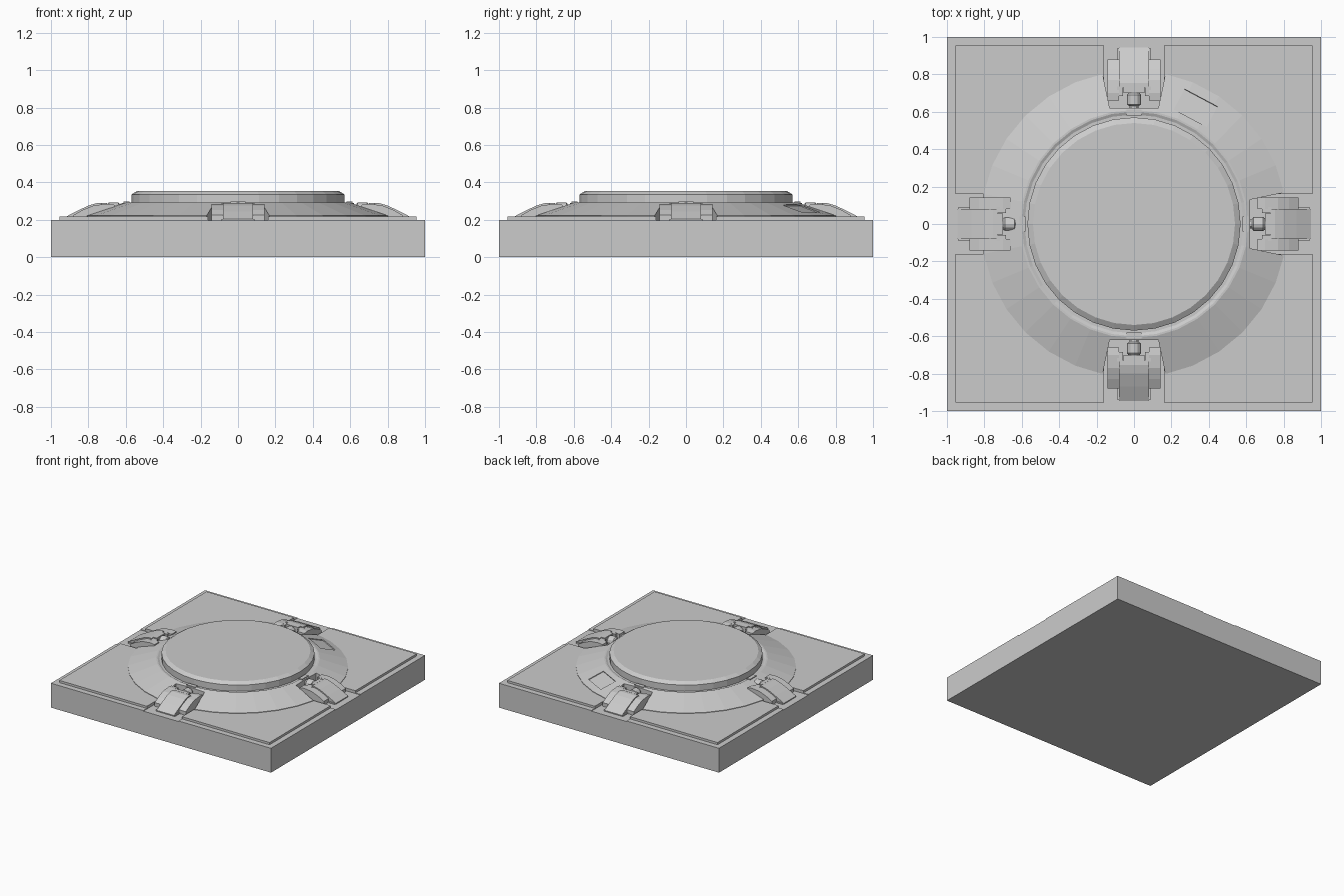
import bpy, bmesh, math
from mathutils import Matrix, Vector

if "Cube" in bpy.data.objects:
    bpy.data.objects.remove(bpy.data.objects["Cube"])

grey = bpy.data.materials.new("plain_grey")
grey.diffuse_color = (0.6, 0.6, 0.6, 1)
grey.use_nodes = True
grey.node_tree.nodes["Principled BSDF"].inputs["Base Color"].default_value = grey.diffuse_color


def finish(bm, name, mat=None):
    if mat:
        bm.transform(mat)
    bmesh.ops.recalc_face_normals(bm, faces=bm.faces[:])
    me = bpy.data.meshes.new(name)
    bm.to_mesh(me)
    bm.free()
    me.materials.append(grey)
    ob = bpy.data.objects.new(name, me)
    bpy.context.collection.objects.link(ob)
    return ob


def box(name, x0, x1, y0, y1, z0, z1, mat=None):
    bm = bmesh.new()
    bmesh.ops.create_cube(bm, size=1)
    for v in bm.verts:
        v.co = Vector(((x0 + x1) / 2 + v.co.x * (x1 - x0),
                       (y0 + y1) / 2 + v.co.y * (y1 - y0),
                       (z0 + z1) / 2 + v.co.z * (z1 - z0)))
    return finish(bm, name, mat)


def extrude(name, pts, offset, mat=None):
    bm = bmesh.new()
    f = bm.faces.new([bm.verts.new(p) for p in pts])
    r = bmesh.ops.extrude_face_region(bm, geom=[f])
    bmesh.ops.translate(bm, vec=offset,
                        verts=[v for v in r["geom"] if isinstance(v, bmesh.types.BMVert)])
    bmesh.ops.recalc_face_normals(bm, faces=bm.faces[:])
    return finish(bm, name, mat)


def side_profile(name, prof, y0, y1, mat):
    return extrude(name, [(x, y0, z) for x, z in prof], (0, y1 - y0, 0), mat)


def revolve(name, prof, n=32, mat=None):
    # closed solid around z, capped top and bottom
    bm = bmesh.new()
    rings = [[bm.verts.new((r * math.cos(2 * math.pi * i / n), r * math.sin(2 * math.pi * i / n), z))
              for i in range(n)] for r, z in prof]
    for a, b in zip(rings, rings[1:]):
        for i in range(n):
            j = (i + 1) % n
            bm.faces.new((a[i], a[j], b[j], b[i]))
    bm.faces.new(rings[0][::-1])
    bm.faces.new(rings[-1])
    return finish(bm, name, mat)


def cut(ob, cutter):
    m = ob.modifiers.new("cut", 'BOOLEAN')
    m.operation = 'DIFFERENCE'
    m.solver = 'EXACT'
    m.object = cutter
    cutter.hide_render = True
    bpy.context.view_layer.objects.active = ob
    bpy.ops.object.modifier_apply(modifier=m.name)
    bpy.data.objects.remove(cutter)


# base slab, with four corner blocks leaving a shallow cross channel
box("base_slab", -1, 1, -1, 1, 0, 0.195)
for k in range(4):
    R = Matrix.Rotation(k * math.pi / 2, 4, 'Z')
    box("base_corner", 0.16, 1, 0.16, 1, 0.19, 0.2, R)
    box("corner_plate", 0.16, 0.955, 0.16, 0.955, 0.195, 0.218, R)

# sloped collar around the hatch
collar = revolve("sloped_collar", [(0.82, 0.19), (0.82, 0.222), (0.61, 0.292), (0.6, 0.292),
                                   (0.585, 0.285)])
slope = math.atan2(0.07, 0.21)
for k in range(4):
    R = Matrix.Rotation(k * math.pi / 2, 4, 'Z')
    # wedge notch for each clamp
    cut(collar, extrude("notch_cutter", [(0.62, -0.13, 0.15), (0.85, -0.178, 0.15),
                                         (0.85, 0.178, 0.15), (0.62, 0.13, 0.15)], (0, 0, 0.25), R))
for deg in (242, 62):
    # shallow rectangular recess
    M = (Matrix.Rotation(math.radians(deg), 4, 'Z') @ Matrix.Translation((0.703, 0, 0.261))
         @ Matrix.Rotation(slope, 4, 'Y'))
    cut(collar, box("recess_cutter", -0.065, 0.065, -0.1, 0.1, -0.009, 0.05, M))

# round hatch with bevelled rim
revolve("hatch_disc", [(0.57, 0.2), (0.57, 0.335), (0.54, 0.354)])

# four clamps, each modelled pointing along +x
rail = [(0.66, 0.19), (0.88, 0.19), (0.88, 0.225), (0.83, 0.253), (0.77, 0.277),
        (0.7, 0.285), (0.66, 0.28)]
ramp = [(0.73, 0.19), (0.945, 0.19), (0.945, 0.203), (0.87, 0.243), (0.8, 0.276),
        (0.755, 0.289), (0.73, 0.289)]
for k in range(4):
    R = Matrix.Rotation(k * math.pi / 2, 4, 'Z')
    side_profile("clamp_ramp", ramp, -0.08, 0.08, R)
    for s in (-1, 1):
        side_profile("clamp_rail", rail, s * 0.08, s * 0.142, R)
        a, b = sorted((s * 0.058, s * 0.09))
        box("clamp_ear", 0.685, 0.735, a, b, 0.2, 0.283, R)
        a, b = sorted((s * 0.08, s * 0.088))
        box("clamp_foot", 0.87, 0.94, a, b, 0.19, 0.205, R)
    box("clamp_crossbar", 0.7, 0.73, -0.055, 0.055, 0.22, 0.29, R)
    box("latch_block", 0.58, 0.612, -0.04, 0.04, 0.22, 0.297, R)
    # bolt lying along the clamp
    axis = R @ Matrix.Translation((0.6, 0, 0.255)) @ Matrix.Rotation(math.pi / 2, 4, 'Y')
    revolve("latch_bolt", [(0.024, 0), (0.024, 0.03), (0.038, 0.04), (0.038, 0.09),
                           (0.03, 0.1), (0.03, 0.13)], 12, axis)
